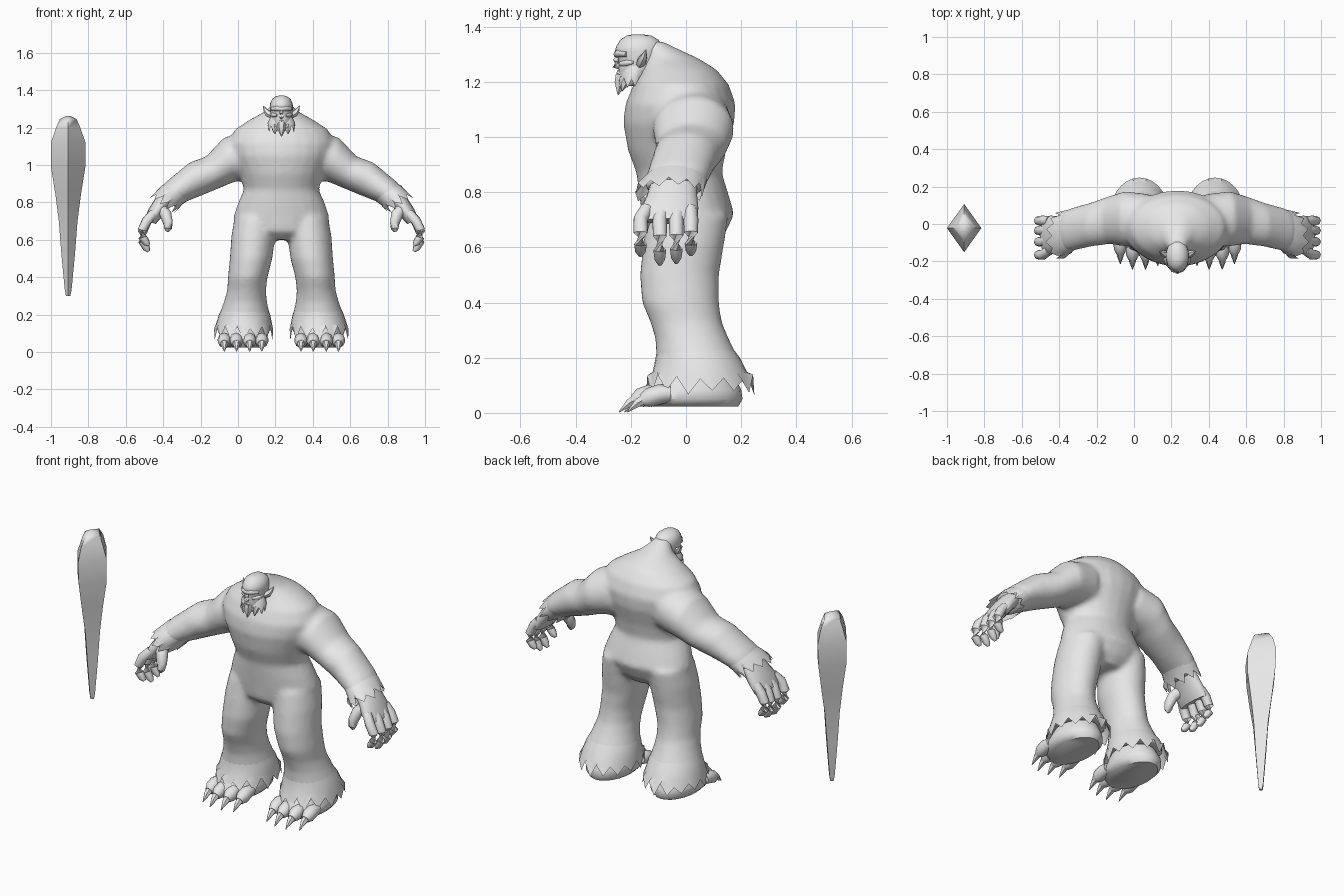
import bpy, bmesh, math, random
from mathutils import Vector

random.seed(4)
CX = 0.232                      # x of the creature's centre line
grey = bpy.data.materials.new("grey")
grey.diffuse_color = (0.8, 0.8, 0.8, 1)


def band(xa, za, xb, zb, y0, y1, n=24):
    """Elliptical ring spanning a to b in the xz plane and y0 to y1 in depth."""
    c = Vector(((xa + xb) / 2, (y0 + y1) / 2, (za + zb) / 2))
    u = Vector((xb - xa, 0, zb - za)) / 2
    v = Vector((0, (y1 - y0) / 2, 0))
    return [c + u * math.cos(2 * math.pi * i / n) + v * math.sin(2 * math.pi * i / n) for i in range(n)]


def level(cx, rx, z, y0, y1, n=24):
    return band(cx - rx, z, cx + rx, z, y0, y1, n)


def loft(bm, rings, caps=True, side=1):
    vs = [[bm.verts.new((p.x * side, p.y, p.z)) for p in r] for r in rings]
    n = len(vs[0])
    for a, b in zip(vs, vs[1:]):
        for i in range(n):
            bm.faces.new((a[i], a[(i + 1) % n], b[(i + 1) % n], b[i]))
    if caps:
        bm.faces.new(vs[0])
        bm.faces.new(vs[-1])


def tube(bm, pts, n=8):
    """Round tube through (x, y, z, radius) points."""
    ps = [Vector(p[:3]) for p in pts]
    rings = []
    for i, p in enumerate(ps):
        q = (ps[min(i + 1, len(ps) - 1)] - ps[max(i - 1, 0)]).to_track_quat('Z', 'Y')
        rings.append([p + q @ Vector((math.cos(2 * math.pi * k / n), math.sin(2 * math.pi * k / n), 0)) * pts[i][3]
                      for k in range(n)])
    loft(bm, rings)


def fringe(bm, rings, drop, amp):
    """Open sleeve whose last ring is torn into points along drop."""
    d = Vector(drop).normalized()
    rings[-1] = [p + d * (amp if i % 2 else -amp) * random.uniform(0.5, 1.2) for i, p in enumerate(rings[-1])]
    loft(bm, rings, caps=False)


def finish(name, bm, mirror=False, angle=50, x=CX):
    bmesh.ops.recalc_face_normals(bm, faces=bm.faces)
    me = bpy.data.meshes.new(name)
    bm.to_mesh(me)
    bm.free()
    me.materials.append(grey)
    ob = bpy.data.objects.new(name, me)
    bpy.context.collection.objects.link(ob)
    ob.location.x = x
    bpy.ops.object.select_all(action='DESELECT')
    ob.select_set(True)
    bpy.context.view_layer.objects.active = ob
    bpy.ops.object.shade_smooth_by_angle(angle=math.radians(angle))
    if mirror:
        ob.modifiers.new("mirror", 'MIRROR').use_mirror_merge = False
    return ob


# Body: torso, legs and arms fused into one skin
bm = bmesh.new()
loft(bm, [level(0, *r) for r in (
    (.11, .60, -.10, .10), (.22, .645, -.15, .14), (.258, .72, -.16, .175), (.235, .79, -.17, .155),
    (.20, .87, -.18, .13), (.225, .95, -.21, .145), (.27, 1.05, -.228, .175), (.285, 1.12, -.22, .18),
    (.25, 1.19, -.19, .155), (.165, 1.245, -.16, .11), (.09, 1.285, -.15, .045), (.055, 1.32, -.16, -.03),
    (.04, 1.345, -.17, -.08))])
for s in (1, -1):
    loft(bm, [level(*r) for r in (
        (.135, .115, .72, -.14, .155), (.15, .118, .62, -.155, .14), (.162, .114, .50, -.168, .12),
        (.18, .106, .40, -.16, .12), (.186, .104, .33, -.13, .13), (.192, .115, .27, -.112, .155),
        (.197, .135, .20, -.108, .19), (.20, .145, .15, -.115, .21))], side=s)
    loft(bm, [band(*r) for r in (
        (.13, .93, .17, 1.19, -.12, .16), (.25, .91, .31, 1.145, -.12, .175), (.322, .88, .403, 1.045, -.108, .15),
        (.43, .835, .49, 1.015, -.12, .115), (.52, .80, .615, .912, -.145, .085),
        (.57, .77, .665, .855, -.15, .06))], side=s)
body = finish("body", bm)
rm = body.modifiers.new("fuse", 'REMESH')
rm.mode = 'VOXEL'
rm.voxel_size = 0.014
rm.use_smooth_shade = True
sm = body.modifiers.new("soften", 'SMOOTH')
sm.factor = 0.5
sm.iterations = 7

# Ragged fur around the ankles
bm = bmesh.new()
fringe(bm, [level(*r, n=28) for r in (
    (.194, .112, .26, -.10, .15), (.197, .137, .20, -.11, .195), (.20, .15, .15, -.12, .22),
    (.202, .158, .10, -.145, .248))], (0, 0, -1), .034)
finish("ankle_fur", bm, True)

# Ragged fur around the wrists
bm = bmesh.new()
fringe(bm, [band(*r, n=22) for r in (
    (.50, .81, .585, .92, -.13, .08), (.535, .785, .64, .89, -.16, .075),
    (.56, .755, .69, .84, -.185, .06))], (.75, 0, -.65), .026)
finish("wrist_fur", bm, True)

# Feet with flat soles
bm = bmesh.new()
loft(bm, [level(*r) for r in (
    (.205, .105, .024, -.15, .19), (.205, .13, .05, -.17, .205), (.205, .128, .085, -.15, .20),
    (.20, .11, .14, -.11, .17))])
finish("foot", bm, True)

# Toes and claws
toes, claws = bmesh.new(), bmesh.new()
for x, y in ((.105, -.125), (.17, -.145), (.24, -.145), (.305, -.115)):
    tube(toes, [(x, y + .06, .07, .03), (x, y + .02, .068, .036), (x, y - .02, .055, .035),
                (x, y - .045, .045, .022)])
    tube(claws, [(x, y - .02, .058, .024), (x, y - .06, .036, .017), (x, y - .098, .003, .002)], 6)
finish("toes", toes, True)
finish("toe_claws", claws, True)

# Hands: palm, four fingers and a thumb
bm = bmesh.new()
loft(bm, [band(*r, n=16) for r in (
    (.57, .80, .64, .865, -.13, .04), (.605, .765, .675, .82, -.14, .04), (.64, .72, .71, .765, -.165, .045),
    (.672, .685, .735, .705, -.16, .04))])
finish("palm", bm, True)
bm = bmesh.new()
for y, k in ((-.165, .80), (-.095, 1), (-.035, .96), (.018, .78)):
    tube(bm, [(.685, y * .85, .74, .026), (.72, y, .70, .027), (.743, y, .70 - .06 * k, .025),
              (.742, y, .70 - .11 * k, .023), (.722, y, .70 - .145 * k, .019), (.708, y, .70 - .162 * k, .008)])
tube(bm, [(.65, -.10, .77, .032), (.618, -.135, .735, .032), (.606, -.155, .69, .027),
          (.606, -.16, .66, .021), (.61, -.16, .643, .008)])
finish("fingers", bm, True)

# Head
bm = bmesh.new()
loft(bm, [level(0, *r) for r in (
    (.03, 1.185, -.235, -.16), (.052, 1.21, -.243, -.12), (.058, 1.25, -.245, -.10), (.06, 1.285, -.245, -.09),
    (.062, 1.31, -.258, -.085), (.06, 1.33, -.252, -.085), (.05, 1.352, -.238, -.10), (.03, 1.367, -.215, -.125),
    (.008, 1.372, -.19, -.16))])
finish("head", bm)

# Face: brow, nose, lips and cheeks
bm = bmesh.new()
tube(bm, [(-.05, -.215, 1.30, .010), (-.022, -.245, 1.303, .014), (0, -.25, 1.299, .013),
          (.022, -.245, 1.303, .014), (.05, -.215, 1.30, .010)])
tube(bm, [(0, -.243, 1.298, .007), (0, -.255, 1.275, .010), (0, -.255, 1.26, .014), (0, -.24, 1.253, .008)])
tube(bm, [(-.032, -.224, 1.226, .006), (0, -.242, 1.233, .010), (.032, -.224, 1.226, .006)])
for s in (1, -1):
    tube(bm, [(s * .022, -.235, 1.265, .010), (s * .045, -.215, 1.268, .012), (s * .055, -.19, 1.27, .006)])
finish("face", bm)

# Ragged beard with a pointed chin
bm = bmesh.new()
fringe(bm, [level(0, *r, n=20) for r in (
    (.056, 1.26, -.228, -.13), (.074, 1.225, -.238, -.14), (.07, 1.195, -.245, -.15))], (0, 0, -1), .018)
tube(bm, [(0, -.232, 1.225, .026), (0, -.238, 1.195, .024), (0, -.246, 1.153, .003)], 6)
for s in (1, -1):
    tube(bm, [(s * .03, -.222, 1.215, .02), (s * .036, -.226, 1.19, .016), (s * .035, -.232, 1.165, .002)], 6)
finish("beard", bm)

# Pointed ears
bm = bmesh.new()
tube(bm, [(.05, -.168, 1.262, .014), (.07, -.16, 1.275, .019), (.085, -.152, 1.293, .012),
          (.097, -.145, 1.316, .002)], 6)
finish("ear", bm, True)

# Club with a four-sided section
bm = bmesh.new()
loft(bm, [level(0, w, z, -.022 - d, -.022 + d, 4) for z, w, d in (
    (.30, .012, .012), (.33, .018, .02), (.52, .036, .042), (.70, .05, .062), (.84, .068, .092),
    (.99, .092, .12), (1.12, .092, .129), (1.20, .065, .10), (1.245, .045, .065), (1.262, .012, .02))])
finish("club", bm, angle=60, x=-.908)
